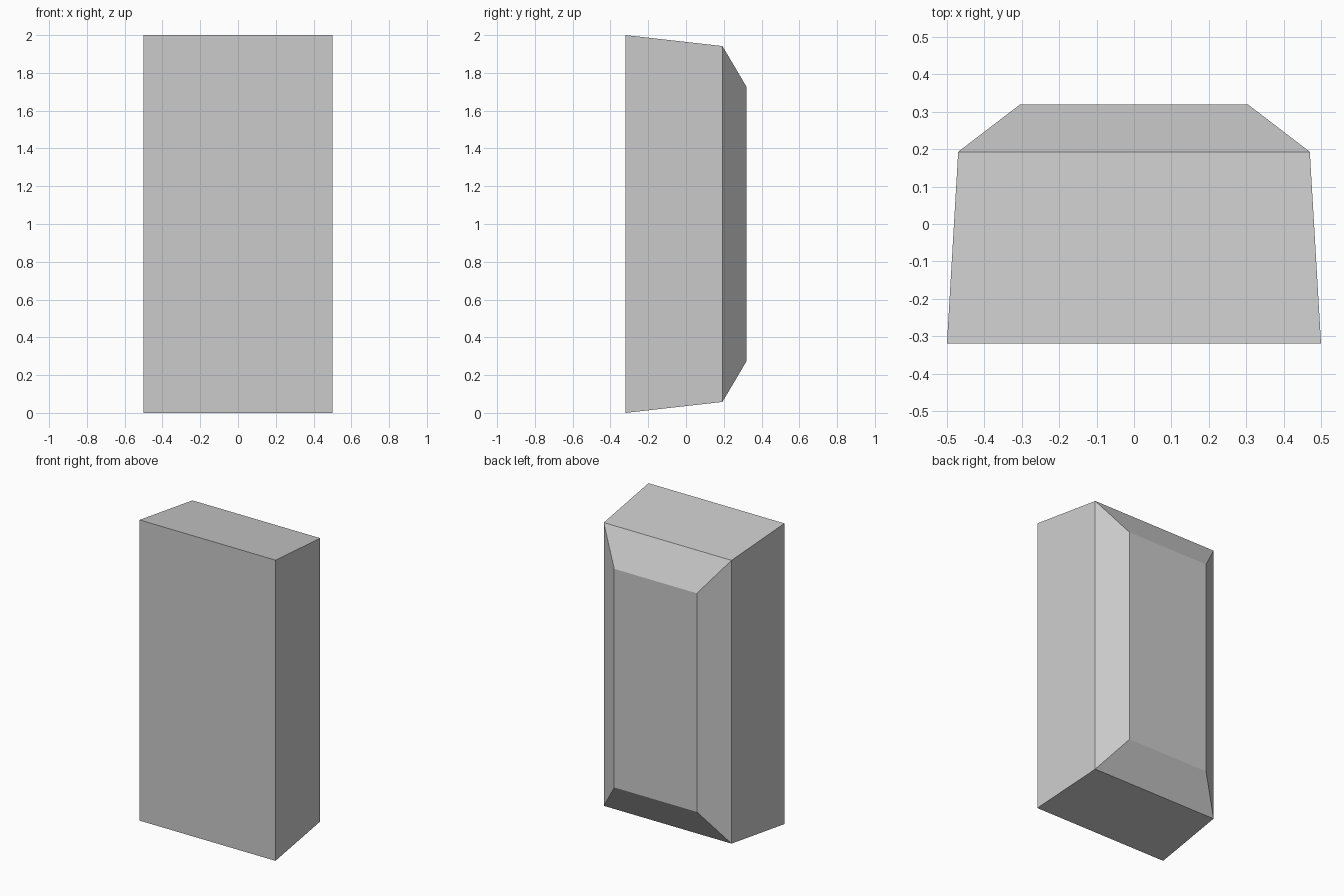
import bpy
import bmesh

if "Cube" in bpy.data.objects:
    bpy.data.objects.remove(bpy.data.objects["Cube"])

# Rectangular sections from front to back: (y, half width, half height)
SECTIONS = [(-0.32, 0.5, 1.0), (0.193, 0.47, 0.942), (0.32, 0.304, 0.727)]
MID_Z = 1.0


def section_loop(bm, y, half_w, half_h):
    corners = [(-1, -1), (1, -1), (1, 1), (-1, 1)]
    return [bm.verts.new((sx * half_w, y, MID_Z + sz * half_h)) for sx, sz in corners]


# Tapered block with a chamfered back
bm = bmesh.new()
loops = [section_loop(bm, *s) for s in SECTIONS]
for a, b in zip(loops, loops[1:]):
    for i in range(4):
        j = (i + 1) % 4
        bm.faces.new((a[i], a[j], b[j], b[i]))

# Flat front and back panels
bm.faces.new(loops[0])
bm.faces.new(loops[-1])
bmesh.ops.recalc_face_normals(bm, faces=bm.faces)

mesh = bpy.data.meshes.new("chamfered_block")
bm.to_mesh(mesh)
bm.free()
block = bpy.data.objects.new("chamfered_block", mesh)
bpy.context.collection.objects.link(block)
